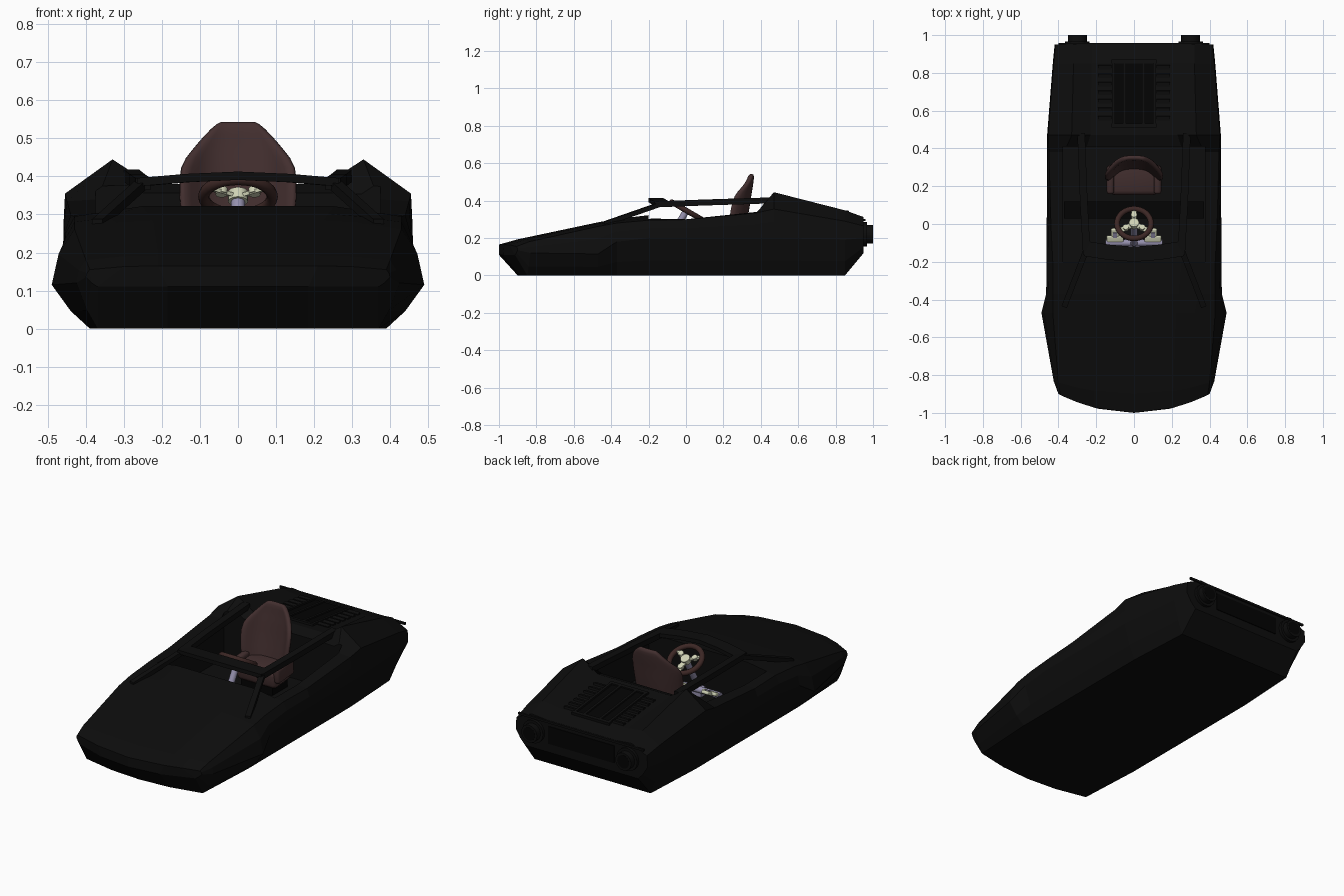
import bpy, bmesh, math
from mathutils import Vector, Matrix

if "Cube" in bpy.data.objects:
    bpy.data.objects.remove(bpy.data.objects["Cube"], do_unlink=True)


def material(name, r, g, b):
    m = bpy.data.materials.new(name)
    m.diffuse_color = (r, g, b, 1)
    m.use_nodes = True
    node = next(n for n in m.node_tree.nodes if n.type == "BSDF_PRINCIPLED")
    node.inputs["Base Color"].default_value = (r, g, b, 1)
    return m


BLACK = material("body black", .004, .004, .004)
DEEP = material("trim black", .001, .001, .001)
BROWN = material("seat leather", .055, .028, .028)
WHEEL = material("wheel leather", .045, .02, .018)
CREAM = material("cream metal", .62, .64, .46)
LILAC = material("lilac metal", .3, .28, .42)


def finish(name, bm, mat, smooth=False):
    bmesh.ops.recalc_face_normals(bm, faces=bm.faces)
    mesh = bpy.data.meshes.new(name)
    bm.to_mesh(mesh)
    bm.free()
    mesh.materials.append(mat)
    ob = bpy.data.objects.new(name, mesh)
    bpy.context.collection.objects.link(ob)
    if smooth:
        bpy.ops.object.select_all(action="DESELECT")
        ob.select_set(True)
        bpy.context.view_layer.objects.active = ob
        bpy.ops.object.shade_smooth_by_angle(angle=math.radians(40))
    return ob


def box(name, centre, size, mat, tilt=0, bevel=0):
    bm = bmesh.new()
    place = Matrix.Translation(centre) @ Matrix.Rotation(tilt, 4, "X")
    bmesh.ops.create_cube(bm, size=1, matrix=place @ Matrix.Diagonal((*size, 1)))
    if bevel:
        bmesh.ops.bevel(bm, geom=bm.edges[:], offset=bevel, segments=3, affect="EDGES", profile=.5)
    return finish(name, bm, mat, bevel > 0)


def tube(name, start, end, radius, mat, sides=20):
    a, b = Vector(start), Vector(end)
    bm = bmesh.new()
    turn = (b - a).to_track_quat("Z", "Y").to_matrix().to_4x4()
    bmesh.ops.create_cone(bm, cap_ends=True, segments=sides, radius1=radius, radius2=radius,
                          depth=(b - a).length, matrix=Matrix.Translation((a + b) / 2) @ turn)
    return finish(name, bm, mat, True)


def beam(name, path, width, height, mat):
    """Rectangular bar swept along a path, kept level."""
    bm = bmesh.new()
    pts = [Vector(p) for p in path]
    rings = []
    for i, p in enumerate(pts):
        along = pts[min(i + 1, len(pts) - 1)] - pts[max(i - 1, 0)]
        side = along.cross(Vector((0, 0, 1))).normalized() * width / 2
        up = Vector((0, 0, height / 2))
        rings.append([bm.verts.new(p + q) for q in (side + up, side - up, -side - up, up - side)])
    for a, b in zip(rings, rings[1:]):
        for k in range(4):
            bm.faces.new((a[k], a[k - 1], b[k - 1], b[k]))
    bm.faces.new(rings[0])
    bm.faces.new(rings[-1])
    return finish(name, bm, mat)


# Hull stations: y, plan bow, floor z, floor half width, widest x z, edge x z, ridge x z, centre z
STATIONS = [
    (-1, .1, .11, .37, .4, .135, .39, .155, .3, .163, .165),
    (-.9, .06, 0, .37, .425, .12, .4, .18, .3, .19, .193),
    (-.47, 0, 0, .39, .49, .115, .43, .262, .32, .278, .284),
    (-.37, 0, 0, .39, .465, .18, .43, .28, .34, .293, .302),
    (-.2, 0, 0, .39, .463, .2, .43, .295, .36, .305, .322),
    (0, 0, 0, .39, .462, .2, .44, .298, .38, .3, .305),
    (.38, 0, 0, .39, .461, .2, .45, .335, .37, .34, .345),
    (.47, 0, 0, .39, .46, .2, .455, .355, .33, .445, .38),
    (.85, 0, 0, .37, .43, .19, .425, .29, .32, .348, .336),
    (.95, 0, .12, .36, .42, .2, .415, .265, .32, .312, .303),
]


def hull():
    bm = bmesh.new()
    rings = []
    for y, bow, z0, b, w, zw, e, ze, r, zr, zt in STATIONS:
        half = [(0, z0), (b / 2, z0), (b, z0), ((b + w) / 2, z0 + (zw - z0) * .4), (w, zw),
                (w * .7 + e * .3, zw + (ze - zw) * .55), (e, ze), (r, zr), (r * .7, zt), (0, zt)]
        full = half + [(-x, z) for x, z in half[-2:0:-1]]
        rings.append([bm.verts.new((x, y + bow * (x / .4) ** 2, z)) for x, z in full])
    for a, b in zip(rings, rings[1:]):
        for k in range(len(a)):
            bm.faces.new((a[k - 1], a[k], b[k], b[k - 1]))
    for ring in (rings[0], rings[-1]):
        for k in range(4):
            for s in (1, -1):
                bm.faces.new([ring[s * i] for i in (k, k + 1, 8 - k, 9 - k)])
    return finish("hull", bm, BLACK)


# Hull with the open cockpit cut out
body = hull()
cutter = box("cockpit_cutter", (0, .105, .36), (.75, .61, .52), BLACK)
cut = body.modifiers.new("cockpit", "BOOLEAN")
cut.operation, cut.object, cut.solver = "DIFFERENCE", cutter, "EXACT"
bpy.context.view_layer.objects.active = body
bpy.ops.object.modifier_apply(modifier="cockpit")
bpy.data.objects.remove(cutter, do_unlink=True)
box("floor_band", (0, .075, .104), (.74, .09, .008), DEEP)

# Windscreen frame and roof rails
beam("windscreen_header", [(-.26, -.13, .385), (-.13, -.15, .396), (0, -.16, .402),
                           (.13, -.15, .396), (.26, -.13, .385)], .08, .022, BLACK)
for s, side in ((1, "left"), (-1, "right")):
    beam(side + "_windscreen_post", [(s * .37, -.44, .275), (s * .25, -.13, .383)], .03, .025, BLACK)
    beam(side + "_roof_rail", [(s * .25, -.16, .38), (s * .265, .1, .39), (s * .28, .48, .402)],
         .04, .032, BLACK)
    # Rear exhausts
    tube(side + "_exhaust_collar", (s * .3, .9, .22), (s * .3, .967, .22), .065, BLACK)
    tube(side + "_exhaust", (s * .3, .9, .22), (s * .3, 1, .22), .05, BLACK)
    tube(side + "_exhaust_mouth", (s * .3, .99, .22), (s * .3, 1.001, .22), .038, DEEP)

# Engine deck: raised vent frame with louvres
SLOPE = -math.atan(.116)


def deck_z(y):
    return .38 - .116 * (y - .47)


for y in (.52, .86):
    box("vent_cross_rail", (0, y, deck_z(y) + .004), (.24, .02, .016), BLACK, SLOPE)
for s in (1, -1):
    for x in (.05, .11):
        box("vent_side_rail", (s * x, .69, deck_z(.69) + .004), (.014, .36, .016), BLACK, SLOPE)
    for i in range(7):
        y = .56 + i * .045
        box("louvre", (s * .155, y, deck_z(y) + .003), (.07, .022, .012), BLACK, SLOPE + .3)
box("vent_panel", (0, .69, deck_z(.69) + .001), (.2, .33, .006), DEEP, SLOPE)

# Nose and tail trim
box("tail_panel", (0, .951, .22), (.42, .008, .1), DEEP)
box("tail_lip", (0, .953, .296), (.8, .012, .012), BLACK)

# Bucket seat: curved shell with side wings
ROWS = [(.15, .12, .29, .05), (.25, .145, .305, .08), (.35, .155, .325, .09), (.43, .155, .335, .08),
        (.47, .12, .343, .04), (.51, .088, .348, .015), (.545, .05, .353, .005)]
bm = bmesh.new()
grid = []
for z, w, y, wing in ROWS:
    cols = [i / 4 for i in range(-4, 5)]
    grid.append([bm.verts.new((w * t, y - wing * abs(t) ** 3, z)) for t in cols])
for a, b in zip(grid, grid[1:]):
    for k in range(8):
        bm.faces.new((a[k], a[k + 1], b[k + 1], b[k]))
seat = finish("seat_back", bm, BROWN, True)
shell = seat.modifiers.new("thickness", "SOLIDIFY")
shell.thickness, shell.offset = .028, 0
seat.modifiers.new("rounding", "SUBSURF").levels = 1
box("seat_cushion", (0, .235, .195), (.25, .16, .1), BROWN, .08, .025)
for s in (1, -1):
    box("seat_bolster", (s * .125, .235, .225), (.04, .15, .09), BROWN, .08, .016)
box("seat_base", (0, .24, .125), (.2, .14, .06), DEEP)

# Steering wheel, spokes and column
TILT = Matrix.Translation((0, .002, .347)) @ Matrix.Rotation(math.radians(-30), 4, "X")
bpy.ops.mesh.primitive_torus_add(major_radius=.09, minor_radius=.015, major_segments=32, minor_segments=10)
rim = bpy.context.object
rim.name = "steering_wheel_rim"
rim.matrix_world = TILT
rim.data.materials.append(WHEEL)
bpy.ops.object.shade_smooth_by_angle(angle=math.radians(60))
for i in range(3):
    turn = math.radians(90 + 120 * i)
    tip = Vector((math.cos(turn), math.sin(turn), 0))
    beam("wheel_spoke", [TILT @ (tip * .01), TILT @ (tip * .085)], .028, .01, CREAM)
    tube("spoke_boss", TILT @ (tip * .05 - Vector((0, 0, .008))),
         TILT @ (tip * .05 + Vector((0, 0, .01))), .016, CREAM, 12)
tube("wheel_hub", TILT @ Vector((0, 0, -.015)), TILT @ Vector((0, 0, .014)), .026, CREAM)
tube("steering_column", TILT @ Vector((0, 0, -.21)), TILT @ Vector((0, 0, -.012)), .018, LILAC)

# Pedals on a cross shaft
tube("pedal_shaft", (-.15, -.1, .14), (.15, -.1, .14), .018, LILAC)
box("pedal_bracket", (0, -.115, .125), (.06, .04, .05), LILAC)
for s in (1, -1):
    box("pedal_arm", (s * .1, -.085, .15), (.09, .05, .02), CREAM, .4, .006)
    box("pedal_pad", (s * .1, -.055, .16), (.045, .07, .02), CREAM, .5, .008)
    box("pedal_grip", (s * .1, -.06, .171), (.02, .03, .008), LILAC, .5)
